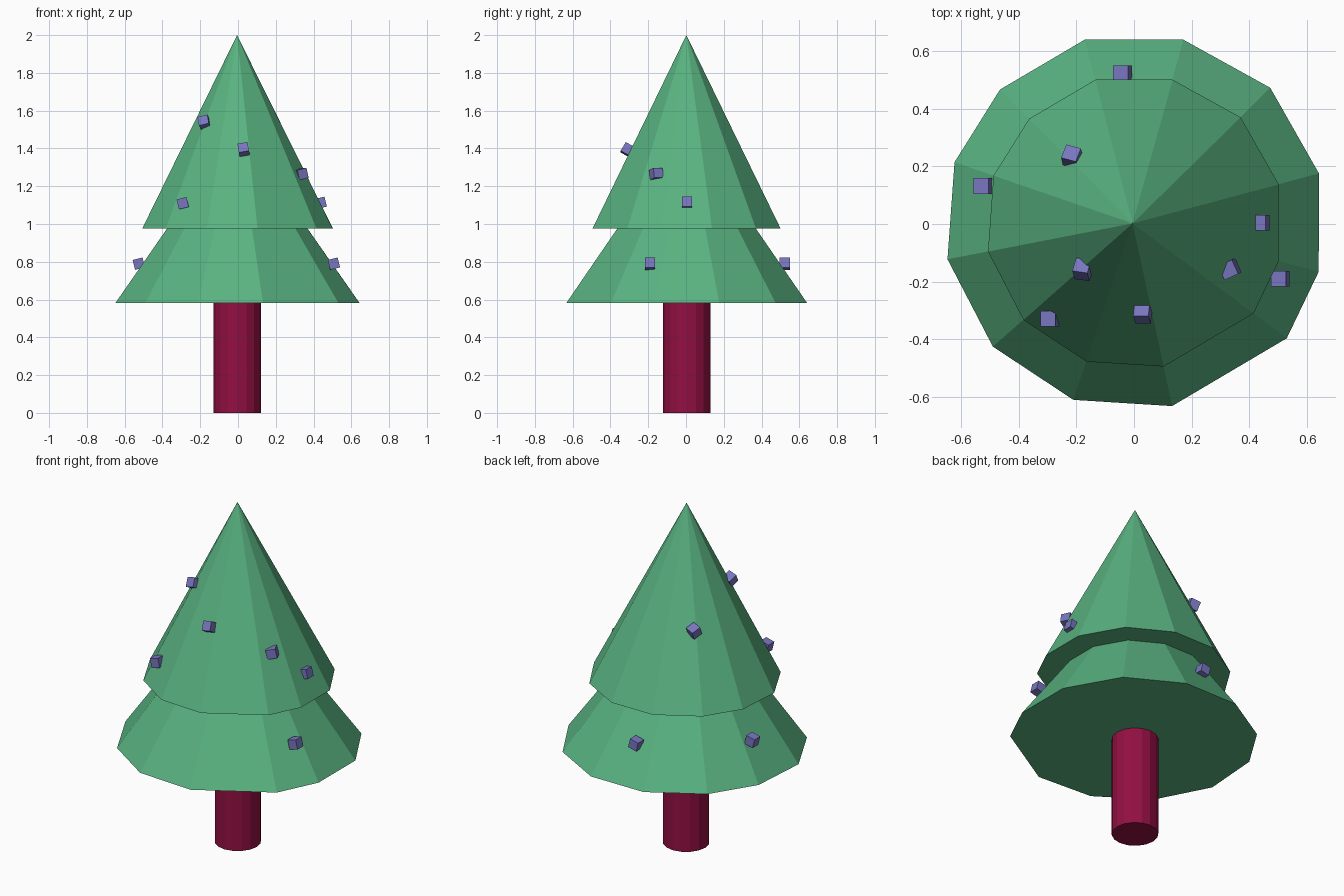
import bpy, bmesh
from math import radians, cos, sin
from mathutils import Euler

if "Cube" in bpy.data.objects:
    bpy.data.objects.remove(bpy.data.objects["Cube"])


def material(name, color):
    m = bpy.data.materials.new(name)
    m.diffuse_color = (*color, 1)
    m.use_nodes = True
    m.node_tree.nodes["Principled BSDF"].inputs["Base Color"].default_value = m.diffuse_color
    return m


green = material("foliage_green", (0.10, 0.45, 0.22))
red = material("trunk_red", (0.29, 0.005, 0.055))
violet = material("ornament_violet", (0.19, 0.18, 0.52))

# Slightly uneven twelve-sided outline shared by both foliage tiers
ANGLES = [105, 75, 45, 15.3, -14.5, -36.8, -78.2, -109, -139, -169.3, 161, 134.9]
SCALE = [1, 1, 1.01, 1.005, 1, 1, .975, .975, .98, .995, .995, .995]


def foliage(name, radius, z_base, z_tip):
    bm = bmesh.new()
    ring = [bm.verts.new((radius * k * cos(radians(a)), radius * k * sin(radians(a)), z_base))
            for a, k in zip(ANGLES, SCALE)]
    tip = bm.verts.new((-0.005, 0.002, z_tip))
    bm.faces.new(ring)
    for a, b in zip(ring, ring[1:] + ring[:1]):
        bm.faces.new((b, a, tip))
    bmesh.ops.recalc_face_normals(bm, faces=bm.faces)
    me = bpy.data.meshes.new(name)
    bm.to_mesh(me)
    bm.free()
    ob = bpy.data.objects.new(name, me)
    bpy.context.collection.objects.link(ob)
    me.materials.append(green)


foliage("lower_foliage", 0.663, 0.583, 1.51)
foliage("upper_foliage", 0.519, 0.975, 2.0)

# Trunk
bpy.ops.mesh.primitive_cylinder_add(vertices=16, radius=0.125, depth=0.62,
                                    location=(-0.004, 0.004, 0.31))
trunk = bpy.context.object
trunk.name = "trunk"
trunk.data.materials.append(red)

# Cube ornaments: position, tilt in degrees
ORNAMENTS = [
    ((0.508, -0.19, 0.79), (0, -14, 0)),
    ((-0.525, 0.132, 0.79), (0, -14, 0)),
    ((-0.04, 0.523, 0.79), (0, -14, 0)),
    ((0.438, 0.005, 1.112), (0, -14, 0)),
    ((-0.293, -0.33, 1.11), (0, -14, 0)),
    ((0.333, -0.157, 1.265), (0, -14, 25)),
    ((0.03, -0.309, 1.393), (-30, -10, 0)),
    ((-0.178, -0.158, 1.537), (-30, -14, -8)),
    ((-0.216, 0.234, 1.39), (-25, -14, -15)),
]
for i, (pos, rot) in enumerate(ORNAMENTS, 1):
    bpy.ops.mesh.primitive_cube_add(size=0.054, location=pos,
                                    rotation=Euler([radians(r) for r in rot]))
    cube = bpy.context.object
    cube.name = f"ornament_{i}"
    cube.data.materials.append(violet)
